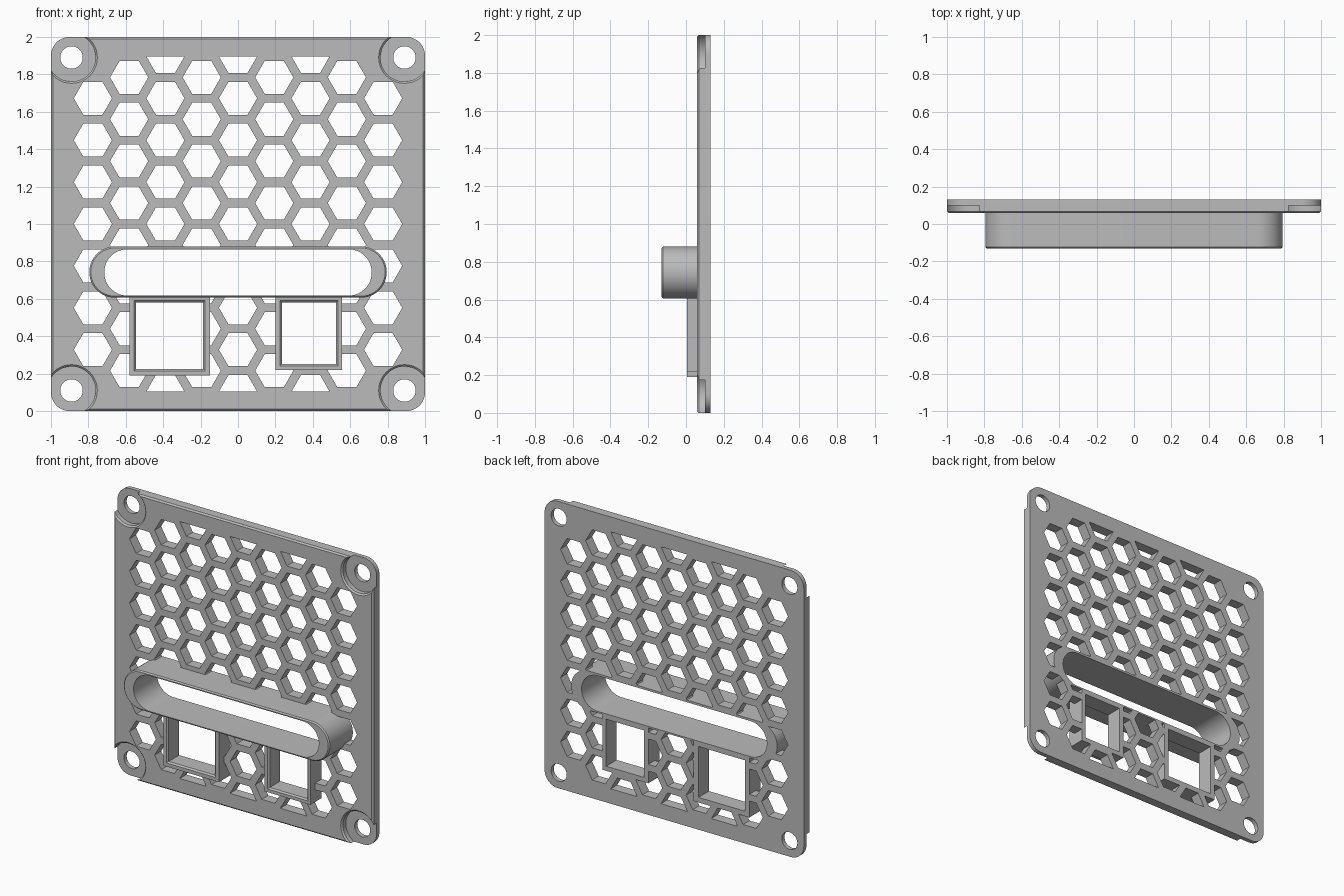
import bpy, bmesh, math

cube = bpy.data.objects.get("Cube")
if cube:
    bpy.data.objects.remove(cube, do_unlink=True)

BACK, FRONT, FLOOR = 0.13, 0.058, 0.1   # plate back, plate front, corner recess depth
EDGE = 0.01                             # small edge chamfer

grey = bpy.data.materials.new("mid grey")
grey.use_nodes = True
grey.diffuse_color = (0.5, 0.5, 0.5, 1)
grey.node_tree.nodes["Principled BSDF"].inputs["Base Color"].default_value = (0.5, 0.5, 0.5, 1)


def rounded(x0, x1, z0, z1, r, n=12):
    """Rounded rectangle outline in the front plane."""
    pts = []
    corners = [(x1 - r, z1 - r), (x0 + r, z1 - r), (x0 + r, z0 + r), (x1 - r, z0 + r)]
    for k, (cx, cz) in enumerate(corners):
        for i in range(n + 1):
            a = math.pi / 2 * (k + i / n)
            pts.append((cx + r * math.cos(a), cz + r * math.sin(a)))
    return pts


def rect(x0, x1, z0, z1, grow=0.0):
    x0, x1, z0, z1 = x0 - grow, x1 + grow, z0 - grow, z1 + grow
    return [(x1, z1), (x0, z1), (x0, z0), (x1, z0)]


def circle(cx, cz, r, n=48):
    return [(cx + r * math.cos(math.tau * i / n), cz + r * math.sin(math.tau * i / n))
            for i in range(n)]


def loft(bm, layers, ring=False):
    """Skin outlines placed at depths; a ring closes on itself, otherwise ends are capped."""
    loops = [[bm.verts.new((x, y, z)) for x, z in pts] for pts, y in layers]
    pairs = list(zip(loops, loops[1:]))
    if ring:
        pairs.append((loops[-1], loops[0]))
    else:
        bm.faces.new(loops[0])
        bm.faces.new(loops[-1])
    for a, b in pairs:
        for i in range(len(a)):
            j = (i + 1) % len(a)
            bm.faces.new((a[i], a[j], b[j], b[i]))


def make(name, solids, ring=False):
    bm = bmesh.new()
    for layers in solids:
        loft(bm, layers, ring)
    bmesh.ops.remove_doubles(bm, verts=bm.verts, dist=1e-5)
    bmesh.ops.recalc_face_normals(bm, faces=bm.faces)
    mesh = bpy.data.meshes.new(name)
    bm.to_mesh(mesh)
    bm.free()
    mesh.materials.append(grey)
    obj = bpy.data.objects.new(name, mesh)
    bpy.context.collection.objects.link(obj)
    return obj


def select_only(obj):
    bpy.ops.object.select_all(action='DESELECT')
    obj.select_set(True)
    bpy.context.view_layer.objects.active = obj


def cut(obj, solids):
    """Subtract solids from an object and discard the cutter."""
    cutter = make("cutter", solids)
    cutter.hide_render = True
    mod = obj.modifiers.new("cut", 'BOOLEAN')
    mod.operation, mod.solver, mod.object = 'DIFFERENCE', 'EXACT', cutter
    select_only(obj)
    bpy.ops.object.modifier_apply(modifier=mod.name)
    bpy.data.objects.remove(cutter, do_unlink=True)


def through(pts):
    return [(pts, -0.3), (pts, 0.3)]


# Plate with a chamfered front edge
body = rounded(-1, 1, 0, 2, 0.1)
front = rounded(-1 + EDGE, 1 - EDGE, EDGE, 2 - EDGE, 0.1 - EDGE)
plate = make("grille_plate", [[(body, BACK), (body, FRONT + EDGE), (front, FRONT)]])

# Honeycomb openings, halved at the top and bottom margins
PITCH, HEX = 0.224, 0.102
hexes = []
for col in range(-4, 5):
    for row in range(-4, 5):
        cx = col * PITCH * math.cos(math.pi / 6)
        cz = 1 + (row + 0.5 * (col % 2)) * PITCH
        if abs(row) == 4 and abs(col) == 4:
            continue
        pts = [p for p in circle(cx, cz, HEX, 6) if abs(p[1] - 1) < 0.9]
        if len(pts) > 2:
            hexes.append(through(pts))
cut(plate, hexes)

# Corner recesses and screw holes
corners = [(sx * 0.89, 1 + sz * 0.89) for sx in (-1, 1) for sz in (-1, 1)]
cut(plate, [[(circle(x, z, 0.138), 0), (circle(x, z, 0.138), FRONT),
             (circle(x, z, 0.128), FRONT + EDGE), (circle(x, z, 0.128), FLOOR)]
            for x, z in corners])
cut(plate, [through(circle(x, z, 0.06)) for x, z in corners])

# Long slot collar passing through the plate
outer = rounded(-0.795, 0.795, 0.606, 0.88, 0.137, 20)
lip = rounded(-0.787, 0.787, 0.614, 0.872, 0.129, 20)
inner = rounded(-0.715, 0.715, 0.617, 0.865, 0.124, 20)
cut(plate, [through(outer)])
collar = make("slot_collar", [[(outer, BACK), (outer, -0.122), (lip, -0.13),
                               (inner, -0.13), (inner, BACK)]], ring=True)

# Two rectangular port frames below the slot
parts = [plate, collar]
ports = {"right_port_frame": ((-0.58, -0.15, 0.19, 0.61), (-0.545, -0.187, 0.225, 0.58)),
         "left_port_frame": ((0.2, 0.555, 0.22, 0.61), (0.235, 0.525, 0.252, 0.58))}
for name, (out, hole) in ports.items():
    cut(plate, [through(rect(*out))])
    parts.append(make(name, [[(rect(*out), BACK), (rect(*out), 0.005),
                              (rect(*hole, grow=EDGE), 0.005),
                              (rect(*hole), 0.005 + EDGE), (rect(*hole), BACK)]], ring=True))

for obj in parts:
    select_only(obj)
    bpy.ops.object.shade_smooth_by_angle(angle=math.radians(30))
